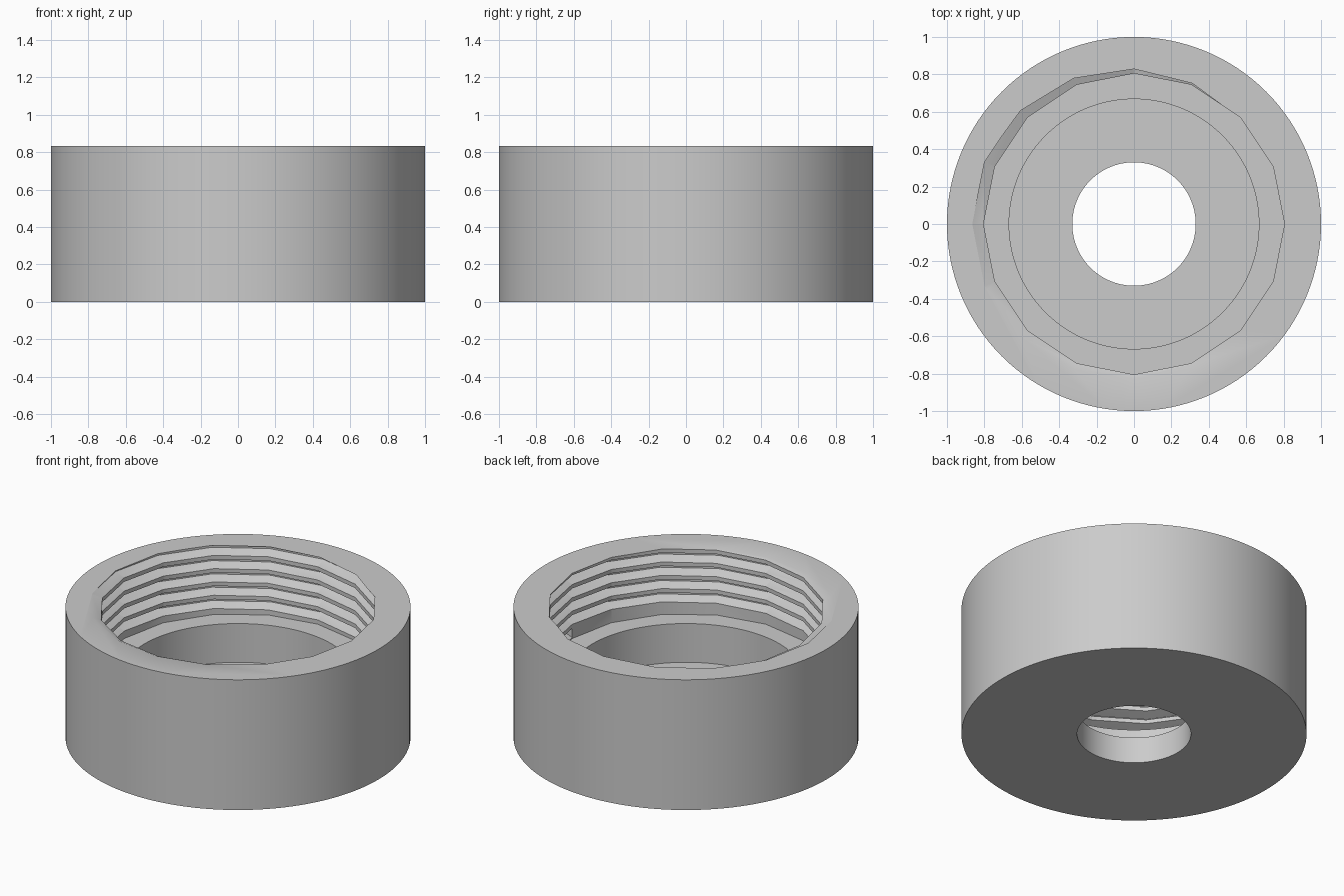
import bpy, bmesh
from math import cos, sin, tau, radians

cube = bpy.data.objects.get("Cube")
if cube:
    bpy.data.objects.remove(cube, do_unlink=True)

HEIGHT = 0.833
FLOOR = 0.167      # top of the bottom plate
LEDGE = 0.415      # shoulder below the thread
BORE = 0.805       # thread crest radius
ROOT = 0.865       # thread root radius
PITCH = 0.085
STEPS = 16         # facets per thread turn

grey = bpy.data.materials.new("plain_grey")
grey.use_nodes = True
colour = (0.6, 0.6, 0.6, 1)
grey.diffuse_color = colour
grey.node_tree.nodes["Principled BSDF"].inputs["Base Color"].default_value = colour


def cylinder(name, radius, z0, z1, sides):
    bpy.ops.mesh.primitive_cylinder_add(vertices=sides, radius=radius, depth=z1 - z0,
                                        location=(0, 0, (z0 + z1) / 2))
    obj = bpy.context.object
    obj.name = name
    obj.data.materials.append(grey)
    return obj


def thread_cutter(name, z_start, turns):
    """Sweep a trapezoid groove profile up a faceted helix."""
    inner = BORE - 0.04
    profile = [(inner, 0), (BORE, 0), (ROOT, 0.28), (ROOT, 0.44), (BORE, 0.7), (inner, 0.7)]
    bm = bmesh.new()
    rings = []
    for i in range(turns * STEPS + 1):
        a = tau * i / STEPS
        z = z_start + PITCH * i / STEPS
        rings.append([bm.verts.new((r * cos(a), r * sin(a), z + h * PITCH)) for r, h in profile])
    n = len(profile)
    for low, high in zip(rings, rings[1:]):
        for k in range(n):
            m = (k + 1) % n
            bm.faces.new((low[k], low[m], high[m], high[k]))
    bm.faces.new(rings[0])
    bm.faces.new(rings[-1])
    bmesh.ops.recalc_face_normals(bm, faces=bm.faces)
    mesh = bpy.data.meshes.new(name)
    bm.to_mesh(mesh)
    bm.free()
    obj = bpy.data.objects.new(name, mesh)
    bpy.context.collection.objects.link(obj)
    mesh.materials.append(grey)
    return obj


# Solid outer body, then hole, pocket, faceted bore and thread groove cut from it
body = cylinder("threaded_cap_body", 1, 0, HEIGHT, 128)
cutters = [
    cylinder("hole_cutter", 0.33, -0.1, HEIGHT + 0.1, 96),
    cylinder("pocket_cutter", 0.668, FLOOR, HEIGHT + 0.1, 128),
    cylinder("bore_cutter", BORE, LEDGE, HEIGHT + 0.1, STEPS),
    thread_cutter("thread_cutter", LEDGE + 0.006, 6),
]
bpy.ops.object.select_all(action='DESELECT')
bpy.context.view_layer.objects.active = body
body.select_set(True)
for cutter in cutters:
    mod = body.modifiers.new(cutter.name, 'BOOLEAN')
    mod.operation = 'DIFFERENCE'
    mod.solver = 'EXACT'
    mod.object = cutter
    bpy.ops.object.modifier_apply(modifier=mod.name)
for cutter in cutters:
    bpy.data.objects.remove(cutter, do_unlink=True)

bpy.ops.object.shade_smooth_by_angle(angle=radians(30))
